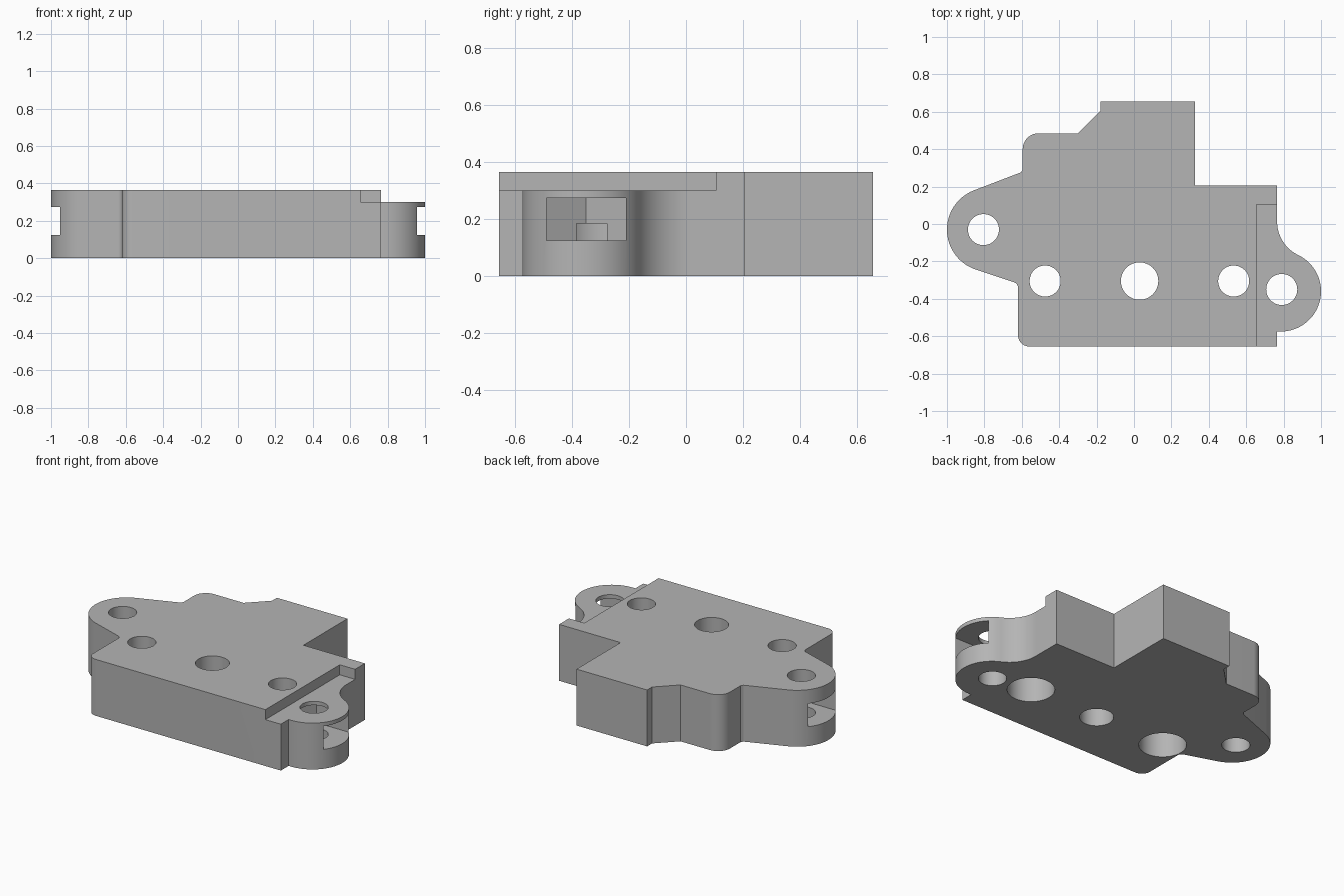
import bpy, bmesh, math
from math import cos, sin, radians

cube = bpy.data.objects.get("Cube")
if cube:
    bpy.data.objects.remove(cube, do_unlink=True)

HEIGHT = 0.365
HOLE = 0.083

grey = bpy.data.materials.new("plain grey")
grey.use_nodes = True
colour = (0.46, 0.46, 0.46, 1)
grey.diffuse_color = colour
grey.node_tree.nodes["Principled BSDF"].inputs["Base Color"].default_value = colour


def arc(cx, cy, r, start, end, steps=16):
    """Points along a circular arc, angles in degrees."""
    angles = [radians(start + (end - start) * i / steps) for i in range(steps + 1)]
    return [(cx + r * cos(a), cy + r * sin(a)) for a in angles]


def prism(name, points, z0, z1):
    """Extrude a flat outline from z0 up to z1."""
    bm = bmesh.new()
    face = bm.faces.new([bm.verts.new((x, y, z0)) for x, y in points])
    top = bmesh.ops.extrude_face_region(bm, geom=[face])["geom"]
    verts = [g for g in top if isinstance(g, bmesh.types.BMVert)]
    bmesh.ops.translate(bm, verts=verts, vec=(0, 0, z1 - z0))
    bmesh.ops.recalc_face_normals(bm, faces=bm.faces)
    mesh = bpy.data.meshes.new(name)
    bm.to_mesh(mesh)
    bm.free()
    mesh.materials.append(grey)
    obj = bpy.data.objects.new(name, mesh)
    bpy.context.collection.objects.link(obj)
    return obj


def cut(points, z0, z1):
    """Subtract a prism from the body."""
    cutter = prism("cutter", points, z0, z1)
    cutter.hide_render = True
    mod = body.modifiers.new("cut", "BOOLEAN")
    mod.operation = "DIFFERENCE"
    mod.solver = "EXACT"
    mod.object = cutter
    bpy.ops.object.modifier_apply(modifier=mod.name)
    bpy.data.objects.remove(cutter, do_unlink=True)


def drill(x, y, r, z0=-0.1, z1=0.5):
    cut(arc(x, y, r, 0, 352.5, 47), z0, z1)


# Body outline, counter-clockwise from the front right corner
outline = [(0.765, -0.655), (0.765, -0.575)]
outline += arc(0.785, -0.36, 0.215, -90, 64.3, 32)          # right lug
outline += arc(0.965, 0.014, 0.2, 244.3, 180)[1:]           # blend into the side
outline += [(0.765, 0.205), (0.325, 0.205), (0.325, 0.655),
            (-0.18, 0.655), (-0.18, 0.605), (-0.3, 0.485)]
outline += arc(-0.51, 0.4, 0.085, 90, 180)                  # back left corner
outline += [(-0.595, 0.29), (-0.605, 0.276)]
outline += arc(-0.775, -0.03, 0.225, 113, 250, 32)          # left lug
outline += arc(-0.65, -0.34, 0.03, 70, 0, 8)                # inner fillet
outline += arc(-0.56, -0.595, 0.06, 180, 270, 10)           # front left corner

body = prism("mounting_block", outline, 0, HEIGHT)
bpy.context.view_layer.objects.active = body
body.select_set(True)

# Lowered ledge along the right side
cut([(0.655, -0.8), (1.2, -0.8), (1.2, 0.105), (0.655, 0.105)], 0.3, 0.5)

# Lug holes with nut slots opening outwards
half = 0.14
corner = half / cos(radians(30))
for x, y, side in ((0.79, -0.35, 1), (-0.805, -0.03, -1)):
    drill(x, y, HOLE)
    slot = [(-corner, 0), (-corner / 2, -half), (0.4, -half),
            (0.4, half), (-corner / 2, half)]
    cut([(x + side * u, y + v) for u, v in slot], 0.125, 0.275)

# Centre hole and the two counterbored holes
drill(0.03, -0.305, 0.1)
for x in (-0.475, 0.533):
    drill(x, -0.305, HOLE)
    drill(x, -0.305, 0.14, -0.1, 0.185)

bpy.ops.object.shade_smooth_by_angle(angle=radians(25))
